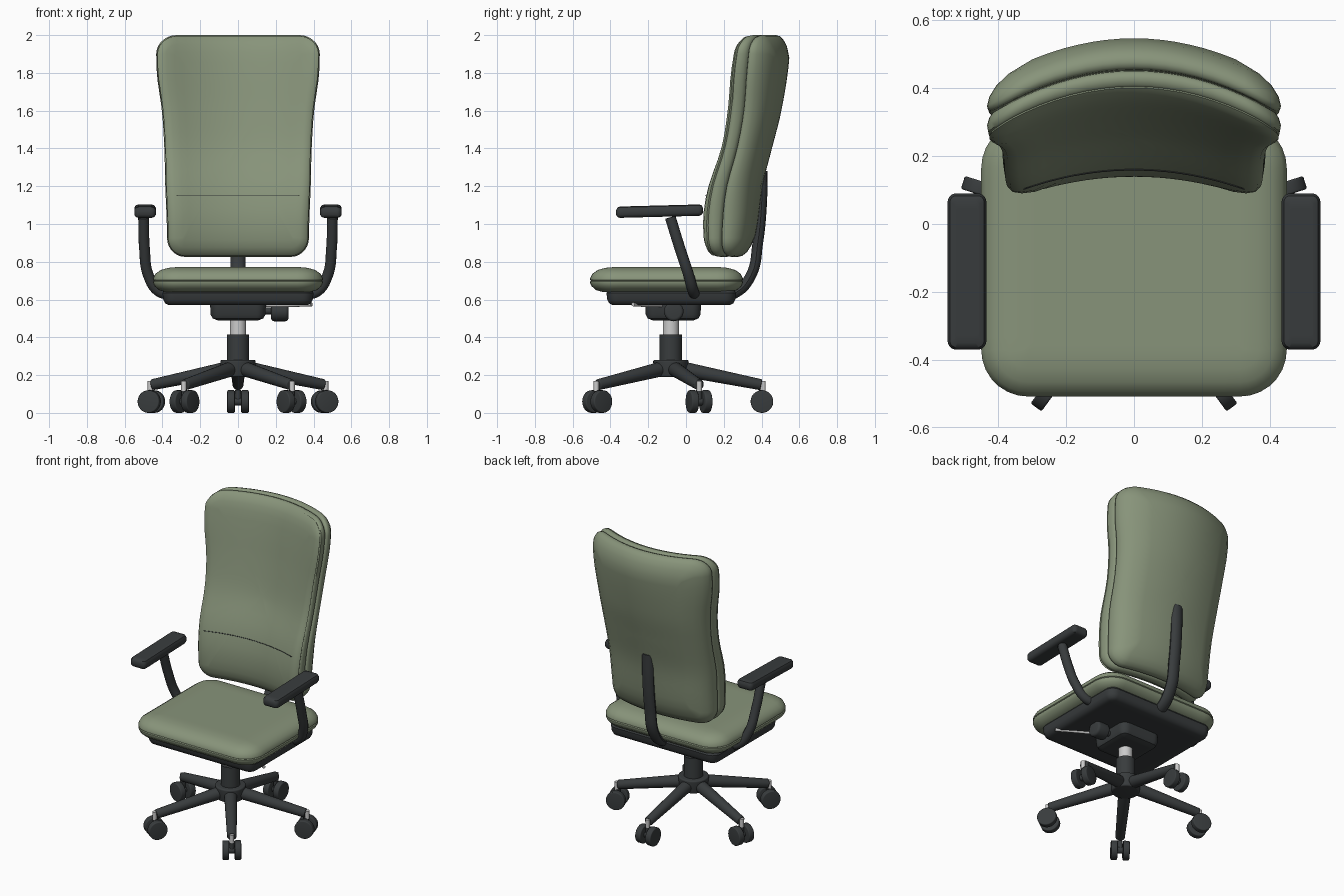
import bpy, bmesh
from math import sin, cos, pi, radians
from mathutils import Vector

if "Cube" in bpy.data.objects:
    bpy.data.objects.remove(bpy.data.objects["Cube"])


def material(name, r, g, b):
    m = bpy.data.materials.new(name)
    m.diffuse_color = (r, g, b, 1)
    m.use_nodes = True
    m.node_tree.nodes["Principled BSDF"].inputs["Base Color"].default_value = m.diffuse_color
    return m


GREEN = material("green_fabric", 0.245, 0.295, 0.195)
DARK = material("dark_plastic", 0.04, 0.045, 0.047)
METAL = material("light_metal", 0.55, 0.56, 0.55)


def finish(bm, name, mat, angle=40):
    bmesh.ops.remove_doubles(bm, verts=bm.verts, dist=0.0002)
    bmesh.ops.recalc_face_normals(bm, faces=bm.faces)
    me = bpy.data.meshes.new(name)
    bm.to_mesh(me)
    bm.free()
    ob = bpy.data.objects.new(name, me)
    bpy.context.collection.objects.link(ob)
    me.materials.append(mat)
    bpy.ops.object.select_all(action='DESELECT')
    ob.select_set(True)
    bpy.context.view_layer.objects.active = ob
    bpy.ops.object.shade_smooth_by_angle(angle=radians(angle))
    return ob


def outline(a, b, r, side=14, corner=7):
    """Rounded rectangle with subdivided sides."""
    arcs = []
    for i, (sx, sy) in enumerate([(1, 1), (-1, 1), (-1, -1), (1, -1)]):
        arcs.append([Vector((sx * (a - r) + r * cos((i + j / corner) * pi / 2),
                             sy * (b - r) + r * sin((i + j / corner) * pi / 2)))
                     for j in range(corner + 1)])
    pts = []
    for i in range(4):
        p, q = arcs[i][-1], arcs[(i + 1) % 4][0]
        pts += arcs[i] + [p.lerp(q, k / side) for k in range(1, side)]
    return pts


def pillow(name, a, b, r, profile, place, mat, angle=40):
    """Rounded slab: profile lists (depth, inset); both faces are ringed to the centre."""
    bm = bmesh.new()
    rings = [(profile[0], k / 9) for k in range(9)]
    rings += [(p, 1) for p in profile]
    rings += [(profile[-1], k / 9) for k in range(8, -1, -1)]
    prev = None
    for (d, e), f in rings:
        row = [bm.verts.new(place(p.x * f, p.y * f, d))
               for p in outline(a - e, b - e, max(r - e, 0.012))]
        if prev:
            n = len(row)
            for i in range(n):
                bm.faces.new((prev[i], prev[(i + 1) % n], row[(i + 1) % n], row[i]))
        prev = row
    bmesh.ops.dissolve_degenerate(bm, dist=0.0001, edges=bm.edges)
    return finish(bm, name, mat, angle)


def rod(name, p, q, r1, r2, mat, seg=24, bevel=0.0):
    """Cylinder or cone between two points."""
    p, q = Vector(p), Vector(q)
    bm = bmesh.new()
    bmesh.ops.create_cone(bm, cap_ends=True, segments=seg, radius1=r1, radius2=r2,
                          depth=(q - p).length)
    if bevel:
        rims = [e for e in bm.edges if abs(e.verts[0].co.z - e.verts[1].co.z) < 1e-5]
        bmesh.ops.bevel(bm, geom=rims, offset=bevel, segments=4, profile=0.5, affect='EDGES')
    rot = (q - p).to_track_quat('Z', 'Y')
    for v in bm.verts:
        v.co = rot @ v.co + (p + q) / 2
    return finish(bm, name, mat)


def tube(name, pts, radius, mat, xscale=1.0):
    """Round bar along a smooth path."""
    cu = bpy.data.curves.new(name, 'CURVE')
    cu.dimensions = '3D'
    cu.bevel_depth, cu.bevel_resolution, cu.use_fill_caps = radius, 4, True
    sp = cu.splines.new('BEZIER')
    sp.bezier_points.add(len(pts) - 1)
    for bp, co in zip(sp.bezier_points, pts):
        bp.co = co
        bp.handle_left_type = bp.handle_right_type = 'AUTO'
    tmp = bpy.data.objects.new(name + "_path", cu)
    bpy.context.collection.objects.link(tmp)
    bpy.context.view_layer.update()
    bm = bmesh.new()
    bm.from_mesh(tmp.to_mesh())
    bpy.data.objects.remove(tmp)
    for v in bm.verts:
        v.co.x *= xscale
    return finish(bm, name, mat)


def smooth(t, pts):
    """Smooth interpolation through (t, value) pairs."""
    t = min(max(t, pts[0][0]), pts[-1][0])
    n = len(pts)

    def slope(i):
        lo, hi = pts[max(i - 1, 0)], pts[min(i + 1, n - 1)]
        return (hi[1] - lo[1]) / (hi[0] - lo[0])
    i = next(k for k in range(n - 1) if t <= pts[k + 1][0])
    h = pts[i + 1][0] - pts[i][0]
    s = (t - pts[i][0]) / h
    return ((2 * s**3 - 3 * s**2 + 1) * pts[i][1] + (s**3 - 2 * s**2 + s) * h * slope(i)
            + (3 * s**2 - 2 * s**3) * pts[i + 1][1] + (s**3 - s**2) * h * slope(i + 1))


# Backrest: front and rear centre lines and half width against height
FRONT = [(0.83, 0.15), (0.95, 0.14), (1.05, 0.142), (1.2, 0.175), (1.4, 0.25), (1.6, 0.295),
         (1.8, 0.332), (2.0, 0.375)]
REAR = [(0.83, 0.345), (1.0, 0.378), (1.2, 0.405), (1.4, 0.455), (1.6, 0.505), (1.88, 0.547),
        (2.0, 0.535)]
WIDTH = [(0.83, 0.375), (1.0, 0.377), (1.2, 0.385), (1.4, 0.39), (1.6, 0.403), (1.8, 0.43),
         (2.0, 0.433)]


def back_place(px, py, t):
    z = 1.413 + py
    x = px * smooth(z, WIDTH) / 0.4
    bend = 0.48 + 0.2 * (z - 0.83)
    f, b = smooth(z, FRONT), smooth(z, REAR)
    return (x, f + (b - f) * t - bend * x * x, z)


pillow("backrest_cushion", 0.4, 0.587, 0.1,
       [(0, 0.09), (0.03, 0.05), (0.09, 0.02), (0.17, 0.006), (0.2, 0.011), (0.23, 0.004),
        (0.35, 0), (0.44, 0.006), (0.48, 0.014), (0.5, 0.05)], back_place, GREEN, 60)
pillow("backrest_shell", 0.4, 0.587, 0.1,
       [(0.49, 0.05), (0.51, 0.014), (0.55, 0.005), (0.64, 0), (0.76, 0.006), (0.87, 0.025),
        (0.95, 0.06), (1, 0.12)], back_place, GREEN, 60)
tube("backrest_seam", [back_place(x * 0.34 / 6, 1.15 - 1.413, -0.005) for x in range(-6, 7)],
     0.002, DARK)


# Seat cushion, pan and mechanism
def flat(cy, tilt=0.0, cx=0.0):
    return lambda x, y, d: (x + cx, y + cy, d + tilt * y)


pillow("seat_cushion", 0.453, 0.408, 0.14,
       [(0.772, 0.13), (0.768, 0.085), (0.757, 0.045), (0.737, 0.016), (0.712, 0.003),
        (0.704, 0.003), (0.70, 0.01), (0.696, 0.003), (0.688, 0.003), (0.67, 0.012),
        (0.65, 0.035), (0.64, 0.07)], flat(-0.103), GREEN, 60)
pillow("seat_pan", 0.40, 0.343, 0.06,
       [(0.65, 0.01), (0.635, 0), (0.60, 0.004), (0.58, 0.015), (0.57, 0.035)],
       flat(-0.078), DARK)
pillow("tilt_mechanism", 0.148, 0.148, 0.05,
       [(0.58, 0), (0.52, 0.003), (0.5, 0.014), (0.49, 0.04)], flat(-0.068), DARK)
rod("tension_knob", (0.175, -0.065, 0.537), (0.267, -0.065, 0.537), 0.052, 0.052, DARK,
    bevel=0.016)
rod("knob_shaft", (0.1, -0.065, 0.54), (0.2, -0.065, 0.54), 0.018, 0.018, DARK)
tube("height_lever", [(0.12, -0.12, 0.57), (0.25, -0.19, 0.57), (0.39, -0.28, 0.574)],
     0.01, METAL)

# Back support bar
tube("back_support", [(0, 0.12, 0.615), (0, 0.26, 0.635), (0, 0.345, 0.73), (0, 0.38, 0.9),
                      (0, 0.40, 1.1), (0, 0.404, 1.28)], 0.028, DARK, 1.4)

# Armrests
for s, side in ((1, "right"), (-1, "left")):
    tube(side + "_arm_support",
         [(s * 0.34, 0.05, 0.625), (s * 0.42, 0.038, 0.645), (s * 0.475, 0.014, 0.73),
          (s * 0.495, -0.032, 0.87), (s * 0.5, -0.083, 1.035)], 0.029, DARK)
    pillow(side + "_arm_pad", 0.057, 0.23, 0.025,
           [(1.098, 0.02), (1.093, 0.007), (1.08, 0), (1.055, 0), (1.043, 0.007),
            (1.038, 0.02)], flat(-0.14, 0.026, s * 0.492), DARK)

# Gas column and hub
CY = -0.08
rod("column_sleeve", (0, CY, 0.2), (0, CY, 0.415), 0.059, 0.059, DARK, 32)
rod("column_piston", (0, CY, 0.4), (0, CY, 0.51), 0.043, 0.043, METAL, 32)
rod("base_hub", (0, CY, 0.19), (0, CY, 0.28), 0.085, 0.095, DARK, 32, 0.01)

# Five legs with twin-wheel casters
for i in range(5):
    a = radians(90 + 72 * i)
    d, t = Vector((cos(a), sin(a), 0)), Vector((-sin(a), cos(a), 0))
    c = Vector((0, CY, 0))
    up = Vector((0, 0, 1))
    hub = c + d * 0.482
    rod(f"leg_{i}", c + d * 0.05 + up * 0.235, c + d * 0.478 + up * 0.149, 0.04, 0.029,
        DARK, 20, 0.005)
    rod(f"caster_stem_{i}", hub + d * 0.006 + up * 0.115, hub + d * 0.006 + up * 0.168,
        0.014, 0.014, METAL, 16)
    rod(f"caster_neck_{i}", hub + up * 0.05, hub + up * 0.12, 0.016, 0.016, DARK, 16)
    rod(f"caster_axle_{i}", hub - t * 0.03 + up * 0.06, hub + t * 0.03 + up * 0.06,
        0.02, 0.02, DARK, 16)
    for k in (-1, 1):
        rod(f"caster_wheel_{i}_{'a' if k < 0 else 'b'}", hub + t * k * 0.017 + up * 0.06,
            hub + t * k * 0.057 + up * 0.06, 0.06, 0.06, DARK, 32, 0.006)
